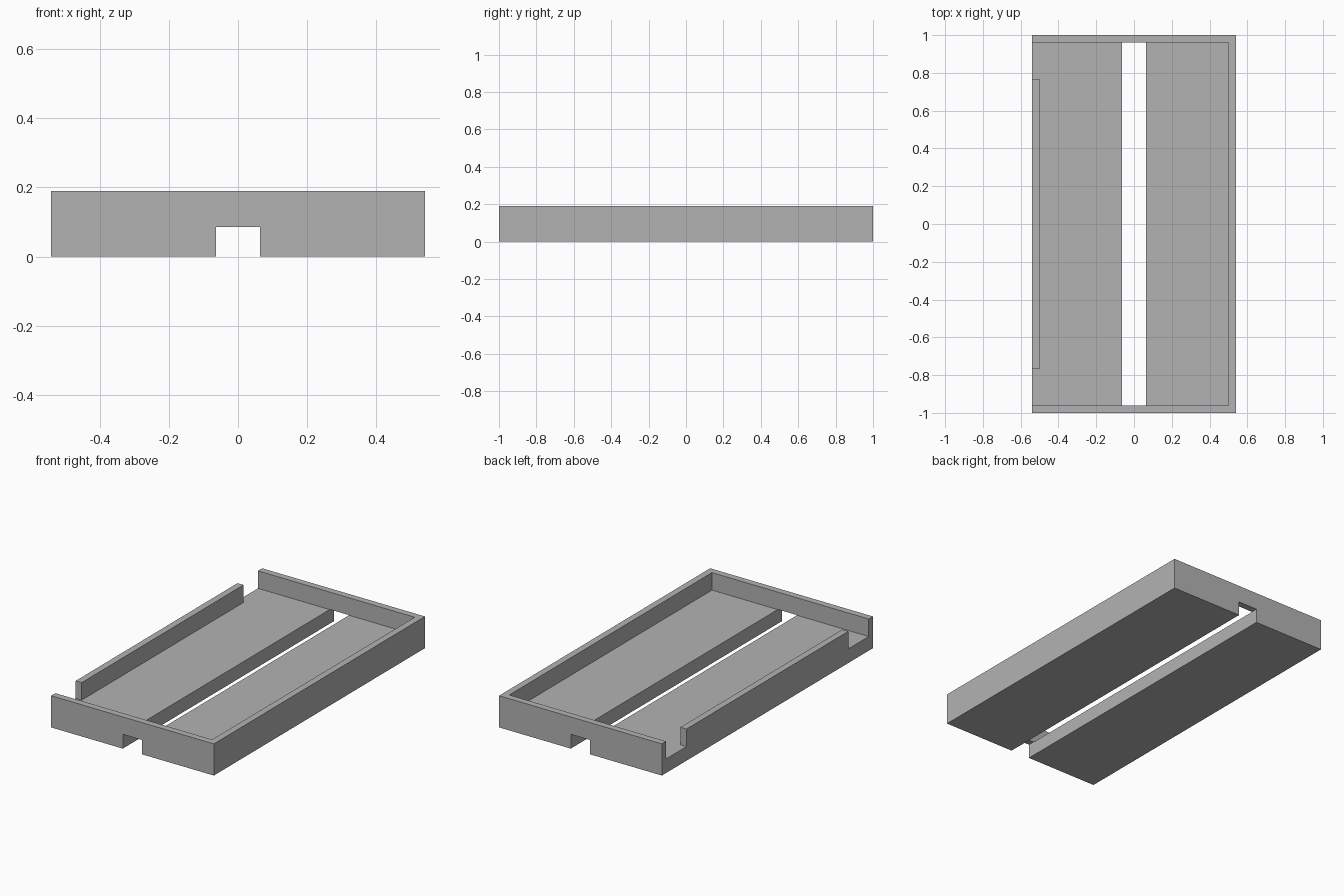
import bpy, bmesh

cube = bpy.data.objects.get("Cube")
if cube:
    bpy.data.objects.remove(cube, do_unlink=True)

grey = bpy.data.materials.new("plain grey")
grey.use_nodes = True
colour = (0.45, 0.45, 0.45, 1)
grey.diffuse_color = colour
grey.node_tree.nodes["Principled BSDF"].inputs["Base Color"].default_value = colour

W, L, H = 0.54, 1.0, 0.19      # half width, half length, height
T, FLOOR = 0.04, 0.085         # wall thickness, floor thickness
RAIL = 0.767                   # half length of the short side wall
SLOT = 0.064                   # half width of the floor slot


def prism(name, outline, z0, z1):
    """Extrude a plan outline between two heights."""
    bm = bmesh.new()
    base = bm.faces.new([bm.verts.new((x, y, z0)) for x, y in outline])
    grown = bmesh.ops.extrude_face_region(bm, geom=[base])["geom"]
    tops = [v for v in grown if isinstance(v, bmesh.types.BMVert)]
    bmesh.ops.translate(bm, verts=tops, vec=(0, 0, z1 - z0))
    bmesh.ops.recalc_face_normals(bm, faces=bm.faces)
    mesh = bpy.data.meshes.new(name)
    bm.to_mesh(mesh)
    bm.free()
    obj = bpy.data.objects.new(name, mesh)
    mesh.materials.append(grey)
    bpy.context.collection.objects.link(obj)
    return obj


def rect(x, y):
    return [(-x, -y), (x, -y), (x, y), (-x, y)]


def cut(target, cutter):
    """Subtract the cutter for good, then discard it."""
    cutter.hide_render = True
    mod = target.modifiers.new("cut", "BOOLEAN")
    mod.operation, mod.solver, mod.object = "DIFFERENCE", "EXACT", cutter
    bpy.context.view_layer.objects.active = target
    bpy.ops.object.modifier_apply(modifier=mod.name)
    bpy.data.objects.remove(cutter, do_unlink=True)


# Solid block for the tray
tray = prism("tray", rect(W, L), 0, H)

# Recess, open past both ends of the short side wall
inner_x, inner_y, out = W - T, L - T, -W - 0.1
recess = [(inner_x, -inner_y), (inner_x, inner_y), (out, inner_y), (out, RAIL),
          (-inner_x, RAIL), (-inner_x, -RAIL), (out, -RAIL), (out, -inner_y)]
cut(tray, prism("recess_cutter", recess, FLOOR, H + 0.1))

# Lengthwise slot through the floor and under both end walls
cut(tray, prism("slot_cutter", rect(SLOT, L + 0.1), -0.1, FLOOR + 0.001))
